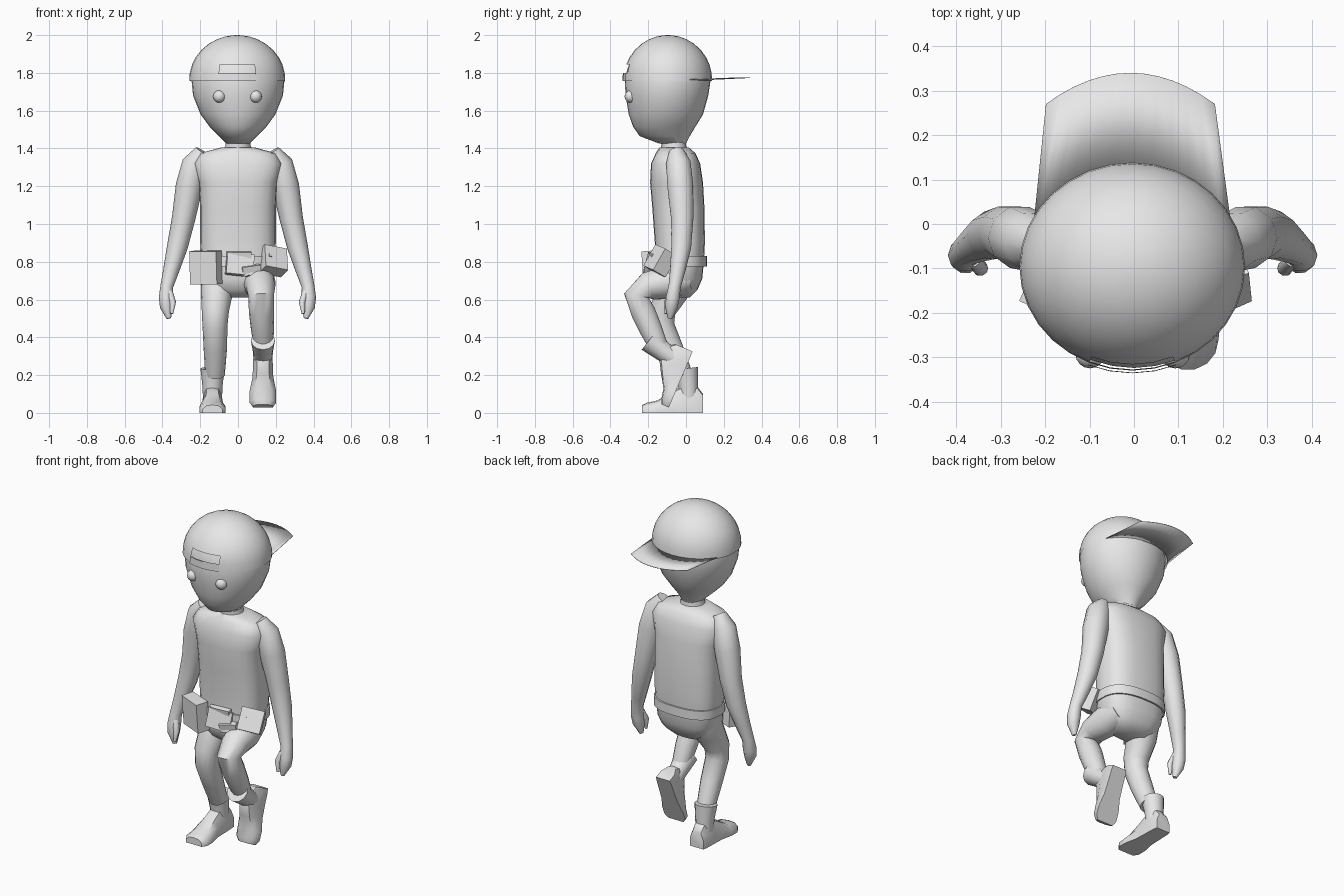
import bpy, bmesh
from math import sin, cos, pi, radians, sqrt
from mathutils import Vector, Matrix, Euler

cube = bpy.data.objects.get("Cube")
if cube:
    bpy.data.objects.remove(cube, do_unlink=True)

mat = bpy.data.materials.new("plain_grey")
mat.use_nodes = True
GREY = (0.8, 0.8, 0.8, 1)
mat.diffuse_color = GREY
for node in mat.node_tree.nodes:
    if node.type == 'BSDF_PRINCIPLED':
        node.inputs["Base Color"].default_value = GREY


def finish(name, bm, angle=50, matrix=None):
    """Turn a bmesh into a shaded object."""
    if matrix:
        bm.transform(matrix)
    bmesh.ops.recalc_face_normals(bm, faces=bm.faces[:])
    me = bpy.data.meshes.new(name)
    bm.to_mesh(me)
    bm.free()
    me.materials.append(mat)
    ob = bpy.data.objects.new(name, me)
    bpy.context.collection.objects.link(ob)
    bpy.ops.object.select_all(action='DESELECT')
    ob.select_set(True)
    bpy.context.view_layer.objects.active = ob
    bpy.ops.object.shade_smooth_by_angle(angle=radians(angle))
    return ob


def loft(rings, caps=True):
    """Skin a list of equal point rings."""
    bm = bmesh.new()
    rows = [[bm.verts.new(p) for p in ring] for ring in rings]
    n = len(rows[0])
    for a, b in zip(rows, rows[1:]):
        for i in range(n):
            j = (i + 1) % n
            bm.faces.new((a[i], a[j], b[j], b[i]))
    if caps:
        bm.faces.new(rows[0])
        bm.faces.new(rows[-1])
    return bm


def oval(z, rx, front, back, n=24, power=2.0, cx=0.0):
    """Horizontal superellipse ring spanning front to back."""
    cy, ry = (front + back) / 2, (back - front) / 2
    e = 2 / power
    pts = []
    for i in range(n):
        c, s = cos(2 * pi * i / n), sin(2 * pi * i / n)
        pts.append(Vector((cx + rx * abs(c) ** e * (1 if c > 0 else -1),
                           cy + ry * abs(s) ** e * (1 if s > 0 else -1), z)))
    return pts


def tube(path, n=12):
    """Round tube along (x, y, z, radius) stations."""
    pts = [Vector(p[:3]) for p in path]
    rings = []
    for k, p in enumerate(pts):
        t = (pts[min(k + 1, len(pts) - 1)] - pts[max(k - 1, 0)]).normalized()
        u = (Vector((1, 0, 0)) - t * t.x).normalized()
        v = t.cross(u)
        r = path[k][3]
        rings.append([p + r * (u * cos(2 * pi * i / n) + v * sin(2 * pi * i / n))
                      for i in range(n)])
    return loft(rings)


def box(name, centre, size, rot=(0, 0, 0)):
    bm = bmesh.new()
    bmesh.ops.create_cube(bm, size=1)
    turn = Euler([radians(a) for a in rot]).to_matrix().to_4x4()
    m = Matrix.Translation(centre) @ turn @ Matrix.Diagonal((*size, 1))
    return finish(name, bm, 20, m)


# Torso and pelvis: height, half width, front, back
TORSO = [(.61, .09, -.10, .02), (.65, .15, -.15, .06), (.71, .185, -.17, .086),
         (.80, .195, -.165, .095), (.90, .2, -.165, .1), (1.08, .2, -.178, .098),
         (1.22, .208, -.19, .09), (1.32, .235, -.185, .075), (1.375, .2, -.16, .05),
         (1.405, .09, -.14, .015)]
finish("torso", loft([oval(*r, power=2.7) for r in TORSO]))

# Neck and head
finish("neck", loft([oval(1.37, .085, -.14, .01, 16), oval(1.42, .065, -.13, 0, 16),
                     oval(1.48, .07, -.15, 0, 16)]))
HEAD = [(1.425, .06, -.14, .0), (1.465, .1, -.245, .02), (1.515, .15, -.28, .05),
        (1.58, .198, -.303, .09), (1.68, .238, -.32, .118), (1.76, .246, -.324, .13)]
rings = [oval(*r, n=32) for r in HEAD]
for k in range(1, 6):
    a = k * pi / 12
    rings.append(oval(1.76 + .225 * sin(a), .244 * cos(a),
                      -.097 - .222 * cos(a), -.097 + .222 * cos(a), 32))
finish("head", loft(rings))

for side, name in ((1, "left_eye"), (-1, "right_eye")):
    bm = bmesh.new()
    bmesh.ops.create_uvsphere(bm, u_segments=16, v_segments=10, radius=.033)
    finish(name, bm, 60, Matrix.Translation((side * .096 - .003, -.292, 1.675)))


# Cap dome with a front opening, a strap under it and a rear brim
def cap_ring(z, grow=0.0):
    k = sqrt(max(0, 1 - ((z - 1.765) / .235) ** 2)) if z > 1.765 else 1
    return oval(z, .254 * k + grow, -.096 - .234 * k - grow, -.096 + .234 * k + grow,
                32, cx=-.004)


def in_front(f):
    c = f.calc_center_median()
    return c.y < -.25 and abs(c.x) < .09


heights = [1.758, 1.80, 1.845] + [1.765 + .235 * sin(radians(a)) for a in (30, 42, 54, 65, 75, 84)]
bm = loft([cap_ring(z) for z in heights], caps=False)
top = bm.verts.new((-.004, -.096, 2.0))
bm.verts.ensure_lookup_table()
last = bm.verts[-33:-1]
for i in range(32):
    bm.faces.new((last[i], last[(i + 1) % 32], top))
gap = [f for f in bm.faces if in_front(f) and 1.8 < f.calc_center_median().z < 1.845]
bmesh.ops.delete(bm, geom=gap, context='FACES')
finish("cap", bm, 60)

bm = loft([cap_ring(1.757, .006), cap_ring(1.80, .007)], caps=False)
bmesh.ops.delete(bm, geom=[f for f in bm.faces if not in_front(f)], context='FACES')
finish("cap_strap", bm)

bm = bmesh.new()
rows = []
for i in range(13):
    t = i / 6 - 1
    a = t * radians(62)
    inner = Vector((.25 * sin(a) - .004, -.096 + .23 * cos(a), 1.766))
    outer = Vector((.19 * t - .008, .34 - .07 * t * t, 1.776))
    rows.append((bm.verts.new(inner), bm.verts.new(outer)))
for a, b in zip(rows, rows[1:]):
    bm.faces.new((a[0], a[1], b[1], b[0]))
brim = finish("cap_brim", bm)
brim.modifiers.new("thickness", 'SOLIDIFY').thickness = .003

# Arms, fingers and thumbs, mirrored
ARM = [(.185, -.05, 1.385, .04), (.225, -.04, 1.32, .068), (.255, -.03, 1.2, .072),
       (.285, -.02, 1.03, .062), (.318, -.025, .88, .055), (.352, -.045, .75, .042),
       (.374, -.06, .67, .034), (.378, -.07, .61, .038), (.376, -.078, .56, .034),
       (.363, -.085, .5, .012)]
THUMB = [(.36, -.08, .64, .018), (.342, -.1, .585, .017), (.348, -.108, .525, .008)]
for side, name in ((1, "left"), (-1, "right")):
    for part, path in (("arm", ARM), ("thumb", THUMB)):
        finish(f"{name}_{part}", tube([(side * x - .003, y, z, r) for x, y, z, r in path], 10))

# Legs: left one lifted, right one standing
LIFTED = [(.09, .0, .72, .085), (.11, -.1, .69, .09), (.12, -.2, .67, .078),
          (.122, -.262, .62, .068), (.124, -.225, .53, .066), (.13, -.185, .44, .061),
          (.135, -.14, .34, .05)]
STANDING = [(-.1, -.03, .75, .09), (-.112, -.07, .64, .085), (-.12, -.125, .54, .072),
            (-.122, -.125, .46, .066), (-.12, -.075, .34, .062), (-.122, -.015, .2, .052)]
finish("left_leg", tube(LIFTED, 14))
finish("right_leg", tube(STANDING, 14))

# Boots: flat-soled foot plus a shaft, built heel at the origin, toe toward -y
FOOT = [(0, .046, .1), (.03, .05, .14), (.1, .052, .15), (.17, .055, .11),
        (.24, .07, .066), (.295, .07, .054), (.322, .052, .042)]


def boot(name, place, lean):
    rings = [[Vector((sx * w, -f, sz * h)) for sx, sz in
              ((1, 0), (1, .5), (.6, .92), (0, 1), (-.6, .92), (-1, .5), (-1, 0))]
             for f, w, h in FOOT]
    finish(name + "_foot", loft(rings), 45, place)
    shaft = [(0, -.075, .06, .05), (0, -.078 + lean * .3, .14, .053),
             (0, -.09 + lean, .235, .064)]
    finish(name + "_shaft", tube(shaft, 12), 45, place)


boot("right_boot", Matrix.Translation((-.135, .09, 0)), 0)
boot("left_boot", Matrix.Translation((.132, .035, .325)) @ Matrix.Rotation(radians(67), 4, 'X'), .055)

# Belt, buckle and pouches
belt = [oval(z, rx, f, b, 32, 2.5) for z, rx, f, b in
        ((.775, .197, -.172, .1), (.775, .204, -.18, .11), (.83, .206, -.18, .11), (.83, .199, -.172, .1))]
finish("belt", loft(belt, caps=False), 30)
box("right_pouch", (-.17, -.165, .77), (.155, .075, .175), (4, 0, -24))
box("buckle_plate", (.01, -.185, .785), (.145, .04, .115), (-14, 6, 8))
box("buckle_flap", (.07, -.19, .755), (.1, .035, .05), (10, -8, 14))
box("buckle_top", (.005, -.18, .835), (.13, .03, .035), (10, 0, 4))
box("left_pouch", (.185, -.135, .805), (.13, .085, .13), (-28, 10, 24))
box("pouch_stud", (.17, -.178, .833), (.016, .016, .016), (-28, 10, 24))
